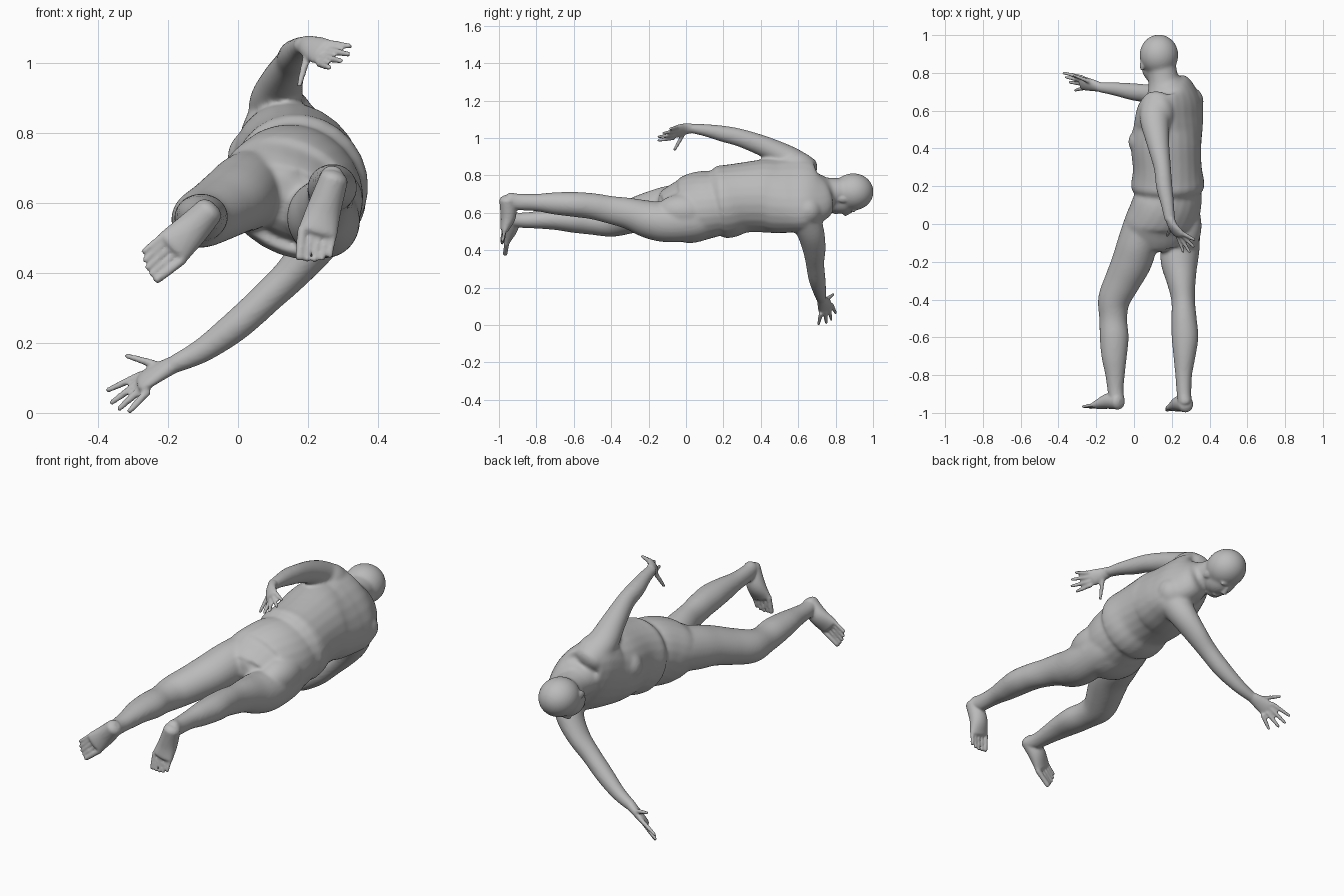
import bpy, bmesh, math
from mathutils import Vector, Matrix

skin = bpy.data.materials.new("skin_grey")
skin.diffuse_color = (0.5, 0.5, 0.5, 1)
bm = bmesh.new()
SEG = 24


def spline(a, b, c, d, t):
    return 0.5 * (2 * b + (c - a) * t + (2 * a - 5 * b + 4 * c - d) * t * t
                  + (3 * b - a - 3 * c + d) * t ** 3)


def tube(stations, side=(1, 0, 0), steps=5):
    """Smooth closed limb: stations are (x, y, z, half width, half depth[, roll])."""
    st = [Vector(list(s) + [0] * (6 - len(s))) for s in stations]
    st = [2 * st[0] - st[1]] + st + [2 * st[-1] - st[-2]]
    path = []
    for i in range(1, len(st) - 2):
        path += [spline(*st[i - 1:i + 3], k / steps) for k in range(steps)]
    path.append(st[-2])
    pos = [Vector(p[:3]) for p in path]
    rings = []

    def ring(centre, tan, p, scale):
        u = Vector((math.sin(p[5]), 0, -math.cos(p[5]))) if p[5] else Vector(side)
        u = (u - tan * u.dot(tan)).normalized()
        v = tan.cross(u)
        rings.append([bm.verts.new(centre + scale * (u * p[3] * math.cos(a) + v * p[4] * math.sin(a)))
                      for a in (2 * math.pi * k / SEG for k in range(SEG))])

    n = len(path) - 1
    for i, p in enumerate(path):
        tan = (pos[min(i + 1, n)] - pos[max(i - 1, 0)]).normalized()
        r = min(p[3], p[4])
        if i == 0:
            ring(pos[0] - tan * r * 0.5, tan, p, 0.4)
            ring(pos[0] - tan * r * 0.3, tan, p, 0.8)
        ring(pos[i], tan, p, 1)
        if i == n:
            ring(pos[n] + tan * r * 0.3, tan, p, 0.8)
            ring(pos[n] + tan * r * 0.5, tan, p, 0.4)
    for a, b in zip(rings, rings[1:]):
        for k in range(SEG):
            bm.faces.new((a[k], a[(k + 1) % SEG], b[(k + 1) % SEG], b[k]))
    bm.faces.new(rings[0][::-1])
    bm.faces.new(rings[-1])


def blob(centre, lateral, length, depth, roll):
    """Ellipsoid aligned to the rolled body: lateral, along y, front to back."""
    m = Matrix.Translation(centre) @ Matrix.Rotation(math.pi / 2 - roll, 4, 'Y')
    bmesh.ops.create_uvsphere(bm, u_segments=32, v_segments=20, radius=1,
                              matrix=m @ Matrix.Diagonal((lateral, length, depth, 1)))


def digits(bases, tips, r):
    for b, t in zip(bases, tips):
        b, t = Vector(b), Vector(t)
        tube([(*b, r * 1.15, r * 1.15), (*b.lerp(t, 0.55), r, r), (*t, r * 0.75, r * 0.75)],
             side=(0.3, 0.8, 0.5), steps=3)


def fused(name, voxel, passes):
    """Object from the parts so far, merged into one softened skin."""
    bmesh.ops.recalc_face_normals(bm, faces=bm.faces)
    mesh = bpy.data.meshes.new(name)
    bm.to_mesh(mesh)
    bm.clear()
    mesh.materials.append(skin)
    ob = bpy.data.objects.new(name, mesh)
    bpy.context.collection.objects.link(ob)
    fuse = ob.modifiers.new("fuse", 'REMESH')
    fuse.mode = 'VOXEL'
    fuse.voxel_size = voxel
    fuse.use_smooth_shade = True
    soften = ob.modifiers.new("soften", 'SMOOTH')
    soften.factor = 0.5
    soften.iterations = passes
    return ob


R = math.radians
# torso, overhanging the hips at the waist fold
tube([(.175, .735, .72, .10, .08, R(35)), (.19, .70, .71, .178, .105, R(35)),
      (.195, .64, .71, .225, .13, R(35)), (.187, .57, .70, .228, .15, R(35)),
      (.18, .5, .69, .215, .165, R(35)),
      (.17, .42, .69, .204, .179, R(35)), (.176, .3, .68, .193, .177, R(36)),
      (.178, .22, .662, .202, .189, R(38)), (.178, .185, .657, .20, .187, R(39))])
# pelvis
tube([(.19, .25, .66, .17, .14, R(40)), (.183, .14, .647, .192, .163, R(43)),
      (.165, .07, .635, .203, .168, R(48)), (.15, 0, .61, .215, .16, R(58)),
      (.15, -.07, .60, .19, .13, R(60)), (.15, -.085, .595, .15, .10, R(60))])
# chest, shoulders and buttocks
blob((.055, .435, .745), .075, .075, .09, R(35))
blob((.17, .44, .61), .08, .085, .09, R(35))
blob((.14, .585, .85), .08, .105, .075, R(35))
blob((.285, .65, .61), .08, .08, .085, R(35))
blob((.262, -.01, .605), .095, .15, .098, R(58))
blob((.125, -.01, .66), .105, .14, .10, R(58))

# neck and skull
tube([(.17, .66, .72, .11, .095), (.158, .75, .712, .082, .077), (.14, .86, .71, .078, .075)])
FACE = R(72)
blob((.132, .894, .712), .103, .109, .099, FACE)
blob((.121, .835, .672), .082, .094, .078, FACE)
blob((.112, .78, .642), .05, .042, .042, FACE)

# raised arm
tube([(.13, .65, .82, .085, .075), (.11, .56, .88, .08, .072), (.125, .44, .945, .062, .058),
      (.15, .30, .998, .046, .049), (.16, .2, 1.022, .044, .044), (.178, .1, 1.042, .035, .033),
      (.19, .02, 1.052, .029, .025)])
# reaching arm
tube([(.27, .63, .59, .085, .085), (.225, .668, .49, .073, .066), (.16, .685, .405, .062, .052),
      (.083, .69, .33, .05, .047), (-.005, .70, .25, .046, .045), (-.1, .715, .18, .036, .036),
      (-.19, .725, .135, .027, .026)], side=(0, 1, 0))

# legs
tube([(.10, .12, .66, .09, .1), (.065, .04, .655, .103, .11), (.02, -.1, .63, .107, .112),
      (-.012, -.2, .61, .106, .1), (-.06, -.3, .58, .096, .091), (-.105, -.4, .555, .086, .084),
      (-.11, -.5, .552, .074, .070), (-.105, -.6, .56, .077, .067), (-.105, -.7, .565, .068, .057),
      (-.1, -.8, .562, .052, .047), (-.098, -.88, .56, .043, .041), (-.09, -.945, .565, .042, .040)])
tube([(.25, .12, .575, .085, .095), (.252, .04, .56, .095, .108), (.247, -.1, .55, .102, .108),
      (.24, -.2, .565, .099, .101), (.25, -.3, .595, .078, .085), (.26, -.4, .615, .063, .075),
      (.265, -.5, .635, .067, .07), (.27, -.6, .645, .071, .067), (.267, -.7, .65, .059, .06),
      (.263, -.8, .655, .045, .047), (.265, -.9, .658, .039, .045), (.27, -.95, .667, .038, .045)])

# the large parts are blended first, so that the fine parts stay crisp
trunk = fused("trunk", 0.008, 10)
blended = bpy.data.meshes.new_from_object(trunk.evaluated_get(bpy.context.evaluated_depsgraph_get()))
bpy.data.objects.remove(trunk)
bm.from_mesh(blended)

# nose, mouth, brow and ears
tube([(.114, .885, .611, .010, .010), (.107, .848, .592, .015, .012)], steps=3)
blob((.114, .80, .606), .028, .014, .012, FACE)
blob((.115, .897, .624), .055, .014, .012, FACE)
for s in (-1, 1):
    blob((.127 + .085 * s, .84, .70 - .028 * s), .010, .03, .019, FACE)

# raised hand
tube([(.19, .03, 1.052, .027, .024), (.205, -.01, 1.047, .034, .021),
      (.235, -.05, 1.035, .042, .018), (.242, -.06, 1.03, .036, .014)],
     side=(.35, .35, .85), steps=4)
digits([(.25, -.045, 1.057), (.25, -.055, 1.038), (.242, -.062, 1.018), (.232, -.065, 1.0), (.2, -.01, 1.03)],
       [(.322, -.085, 1.048), (.318, -.122, 1.025), (.295, -.15, 1.006), (.262, -.15, .987), (.175, -.062, .935)], .0102)

# reaching hand
tube([(-.18, .725, .14, .026, .024), (-.22, .735, .12, .036, .022),
      (-.265, .745, .094, .043, .018), (-.28, .75, .086, .037, .014)],
     side=(.15, .75, .65), steps=4)
digits([(-.275, .777, .11), (-.278, .762, .09), (-.272, .742, .073), (-.258, .722, .062), (-.225, .75, .135)],
       [(-.374, .80, .064), (-.363, .777, .028), (-.342, .75, .01), (-.312, .708, .003), (-.32, .788, .164)], .0102)


def foot(heel, mid, ball, wide, big_toe, little_toe, r_heel, r_ball):
    tube([(*heel, r_heel, .043), (*mid, r_heel * 1.2, .042), (*ball, r_ball, .024)], side=wide, steps=6)
    a, b, c, w = Vector(big_toe), Vector(little_toe), Vector(ball), Vector(wide)
    for k in range(5):
        f = k / 4
        tip = a.lerp(b, f) + ((a + b) / 2 - c).normalized() * .01 * math.sin(math.pi * f)
        base = c + w * r_ball * (0.8 - 1.6 * f ** 0.85)
        r = .014 if k == 0 else .0095
        tube([(*base, r, r), (*tip, r * .9, r * .9)], side=wide, steps=3)


foot((-.08, -.94, .58), (-.13, -.937, .527), (-.187, -.958, .472), (.66, 0, -.75),
     (-.234, -.967, .38), (-.271, -.967, .46), .041, .056)
foot((.275, -.955, .672), (.247, -.95, .585), (.228, -.97, .515), (-.97, 0, .25),
     (.176, -.982, .442), (.262, -.982, .447), .041, .057)

# one continuous skin
body = fused("body", 0.006, 4)
bm.free()
